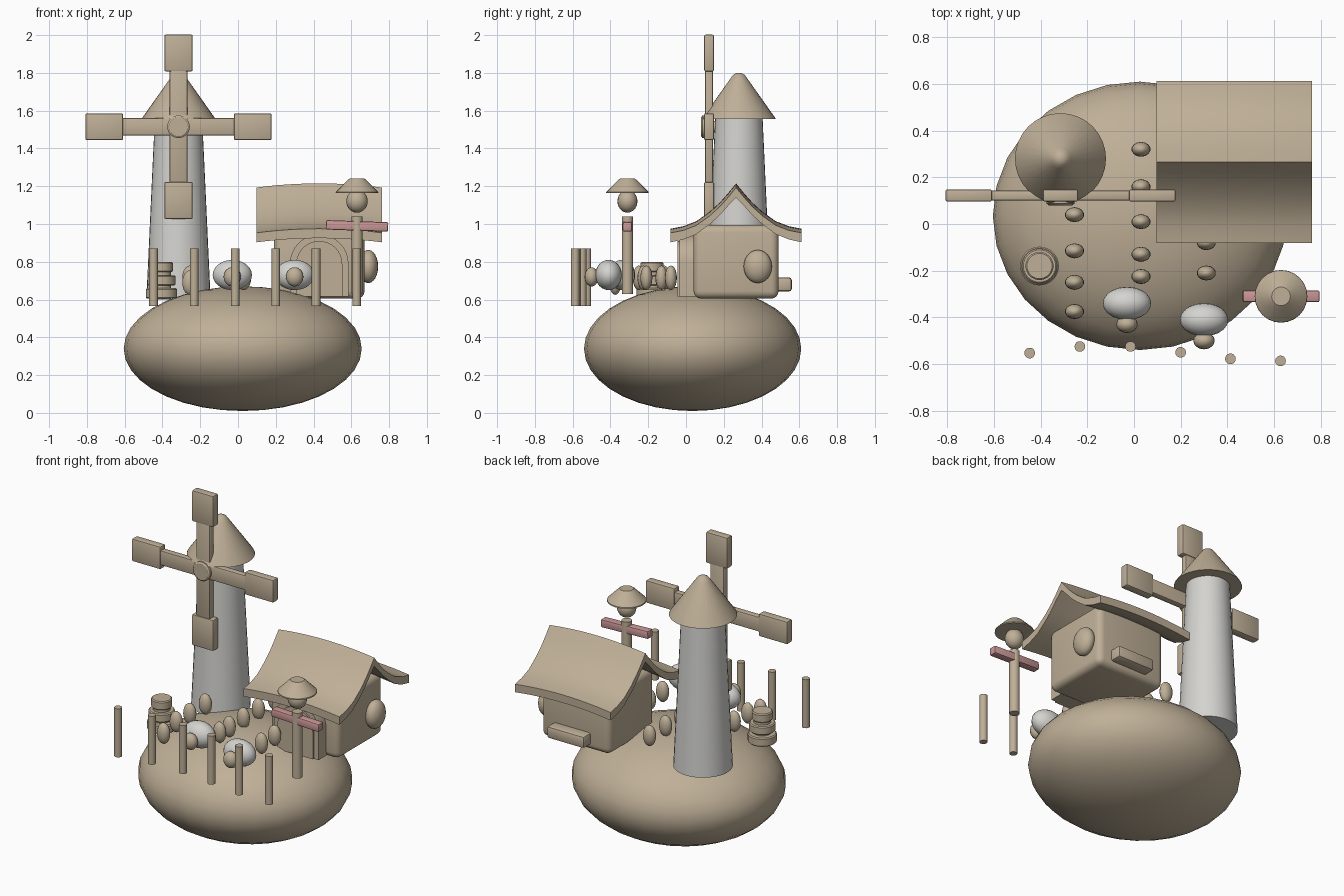
import bpy, bmesh, math
from mathutils import Matrix, Vector

if "Cube" in bpy.data.objects:
    bpy.data.objects.remove(bpy.data.objects["Cube"], do_unlink=True)


def material(name, rgb):
    m = bpy.data.materials.new(name)
    m.use_nodes = True
    m.diffuse_color = (*rgb, 1)
    m.node_tree.nodes["Principled BSDF"].inputs["Base Color"].default_value = (*rgb, 1)
    return m


TAN = material("warm_tan", (0.52, 0.43, 0.31))
GREY = material("pale_grey", (0.66, 0.655, 0.63))
PINK = material("dusty_pink", (0.60, 0.31, 0.31))


def finish(name, bm, mat, angle=35):
    bmesh.ops.recalc_face_normals(bm, faces=bm.faces)
    mesh = bpy.data.meshes.new(name)
    bm.to_mesh(mesh)
    bm.free()
    ob = bpy.data.objects.new(name, mesh)
    bpy.context.collection.objects.link(ob)
    mesh.materials.append(mat)
    bpy.ops.object.select_all(action='DESELECT')
    ob.select_set(True)
    bpy.context.view_layer.objects.active = ob
    bpy.ops.object.shade_smooth_by_angle(angle=math.radians(angle))
    return ob


def ellipsoid(name, centre, radii, mat, seg=20, rings=12):
    bm = bmesh.new()
    bmesh.ops.create_uvsphere(bm, u_segments=seg, v_segments=rings, radius=1)
    bmesh.ops.scale(bm, vec=radii, verts=bm.verts)
    bmesh.ops.translate(bm, vec=centre, verts=bm.verts)
    return finish(name, bm, mat, 60)


def box(name, centre, size, mat, bevel=0.008, segments=2, tilt=0):
    bm = bmesh.new()
    bmesh.ops.create_cube(bm, size=1)
    bmesh.ops.scale(bm, vec=size, verts=bm.verts)
    bmesh.ops.bevel(bm, geom=bm.edges[:], offset=bevel, segments=segments,
                    profile=0.5, affect='EDGES')
    bmesh.ops.rotate(bm, matrix=Matrix.Rotation(tilt, 3, 'Y'), verts=bm.verts)
    bmesh.ops.translate(bm, vec=centre, verts=bm.verts)
    return finish(name, bm, mat)


def lathe(name, x, y, profile, mat, sides=32):
    """Spin (radius, z) points about a vertical axis; open ends are capped."""
    bm = bmesh.new()
    rings = []
    for r, z in profile:
        rings.append([bm.verts.new((x + r * math.cos(2 * math.pi * i / sides),
                                    y + r * math.sin(2 * math.pi * i / sides), z))
                      for i in range(sides)])
    for a, b in zip(rings, rings[1:]):
        for i in range(sides):
            j = (i + 1) % sides
            bm.faces.new((a[i], a[j], b[j], b[i]))
    bm.faces.new(rings[0])
    bm.faces.new(rings[-1])
    return finish(name, bm, mat)


def arch(name, x, half, z0, top, y0, y1, mat):
    """Round-topped slab standing in the xz plane."""
    bm = bmesh.new()
    spring = top - half
    pts = [(x + half, z0)]
    pts += [(x + half * math.cos(math.pi * i / 16), spring + half * math.sin(math.pi * i / 16))
            for i in range(17)]
    pts.append((x - half, z0))
    face = bm.faces.new([bm.verts.new((px, y0, pz)) for px, pz in pts])
    ext = bmesh.ops.extrude_face_region(bm, geom=[face])
    bmesh.ops.translate(bm, vec=(0, y1 - y0, 0),
                        verts=[v for v in ext["geom"] if isinstance(v, bmesh.types.BMVert)])
    return finish(name, bm, mat)


# Floating island
ellipsoid("island", (0.025, 0.035, 0.34), (0.63, 0.575, 0.33), TAN, 28, 18)

# Windmill tower and cap
MX, MY = -0.315, 0.28
lathe("mill_tower", MX, MY, [(0.17, 0.605), (0.125, 1.57)], GREY)
lathe("mill_cap", MX, MY, [(0.195, 1.555), (0.19, 1.565), (0.045, 1.77),
                           (0.03, 1.79), (0.012, 1.8)], TAN)

# Windmill sails
SY, SZ = 0.122, 1.515
box("sail_beam_upright", (MX, SY, SZ), (0.095, 0.042, 0.62), TAN)
box("sail_beam_level", (MX, SY, SZ), (0.84, 0.042, 0.093), TAN)
for s, end in ((1, "top"), (-1, "bottom")):
    box("sail_paddle_" + end, (MX, SY, SZ + s * 0.39), (0.15, 0.052, 0.195), TAN)
for s, end in ((1, "left"), (-1, "right")):
    box("sail_paddle_" + end, (MX + s * 0.393, SY, SZ), (0.2, 0.052, 0.142), TAN)
hub = lathe("sail_hub", 0, 0, [(0.052, -0.02), (0.06, -0.012), (0.06, 0.035), (0.05, 0.042)], TAN, 24)
hub.matrix_world = Matrix.Translation((MX, SY, SZ)) @ Matrix.Rotation(math.pi / 2, 4, 'X')
axle = lathe("sail_axle", 0, 0, [(0.03, -0.15), (0.03, 0)], TAN, 16)
axle.matrix_world = hub.matrix_world.copy()

# House body, door, round window and back ledge
HX, HY = 0.43, 0.265
box("house_body", (HX, HY, 0.80), (0.48, 0.45, 0.39), TAN, 0.04, 4)
arch("door_frame", HX, 0.155, 0.615, 0.945, -0.035, 0.06, TAN)
arch("door_panel", HX, 0.122, 0.615, 0.91, -0.045, 0.05, TAN)
ellipsoid("round_window", (0.69, 0.38, 0.775), (0.052, 0.075, 0.088), TAN)
box("back_ledge", (0.45, 0.51, 0.68), (0.26, 0.1, 0.075), TAN, 0.015)

# Swept roof: one half profile mirrored, bowed along its length
half = [(0, 1.215, 1.16), (0.045, 1.16, 1.115), (0.085, 1.115, 1.07), (0.14, 1.065, 1.02),
        (0.21, 1.015, 0.968), (0.28, 0.988, 0.94), (0.347, 0.975, 0.925)]
full = [(-d, t, b) for d, t, b in reversed(half[1:])] + half
bm = bmesh.new()
loops = []
for i in range(13):
    u = i / 6 - 1
    drop = -0.022 * u * u
    x = HX + 0.333 * u
    section = [(d, t) for d, t, b in full] + [(d, b) for d, t, b in reversed(full)]
    loops.append([bm.verts.new((x, HY + d, z + drop)) for d, z in section])
n = len(loops[0])
for a, b in zip(loops, loops[1:]):
    for i in range(n):
        j = (i + 1) % n
        bm.faces.new((a[i], a[j], b[j], b[i]))
for loop in (loops[0], loops[-1]):
    for i in range(n // 2 - 1):
        bm.faces.new((loop[i], loop[i + 1], loop[n - 2 - i], loop[n - 1 - i]))
finish("house_roof", bm, TAN)

# Well made of stacked discs
WX, WY = -0.405, -0.18
lathe("well_core", WX, WY, [(0.05, 0.6), (0.05, 0.77)], TAN, 24)
for name, r, z0, z1 in (("well_base", 0.083, 0.605, 0.66), ("well_ring", 0.075, 0.675, 0.728),
                        ("well_lid", 0.06, 0.745, 0.80)):
    lathe(name, WX, WY, [(r - 0.006, z0), (r, z0 + 0.006), (r, z1 - 0.006), (r - 0.006, z1)], TAN)

# Rows of crops
rows = {-0.255: (0.04, -0.115, -0.25, -0.375),
        0.03: (0.32, 0.16, 0.01, -0.13, -0.225),
        0.31: (0.22, 0.07, -0.08, -0.21)}
for x, ys in rows.items():
    for y in ys:
        under_house = x > 0.3 and y > 0
        z = 0.66 if under_house else (0.69 if y < -0.3 else 0.715)
        ellipsoid("crop", (x, y, z), (0.041, 0.032, 0.065), TAN, 14, 10)

# Sheep
for x, y in ((-0.03, -0.34), (0.30, -0.41)):
    ellipsoid("sheep_body", (x, y, 0.73), (0.104, 0.071, 0.08), GREY)
    ellipsoid("sheep_head", (x, y - 0.09, 0.72), (0.046, 0.037, 0.051), TAN, 16, 10)

# Fence posts along the front
for x, y in ((-0.447, -0.553), (-0.232, -0.525), (-0.015, -0.525),
             (0.2, -0.55), (0.413, -0.578), (0.628, -0.587)):
    lathe("fence_post", x, y, [(0.023, 0.565), (0.023, 0.87)], TAN, 14)

# Scarecrow
CX, CY = 0.63, -0.31
lathe("scarecrow_pole", CX, CY, [(0.03, 0.63), (0.03, 1.04)], TAN, 16)
box("scarecrow_arms", (CX, CY, 0.99), (0.33, 0.05, 0.05), PINK, 0.008, 2, 0.035)
ellipsoid("scarecrow_head", (CX, CY, 1.12), (0.057, 0.053, 0.06), TAN)
lathe("scarecrow_hat", CX, CY, [(0.113, 1.163), (0.112, 1.17), (0.052, 1.23),
                                (0.04, 1.24)], TAN, 24)
